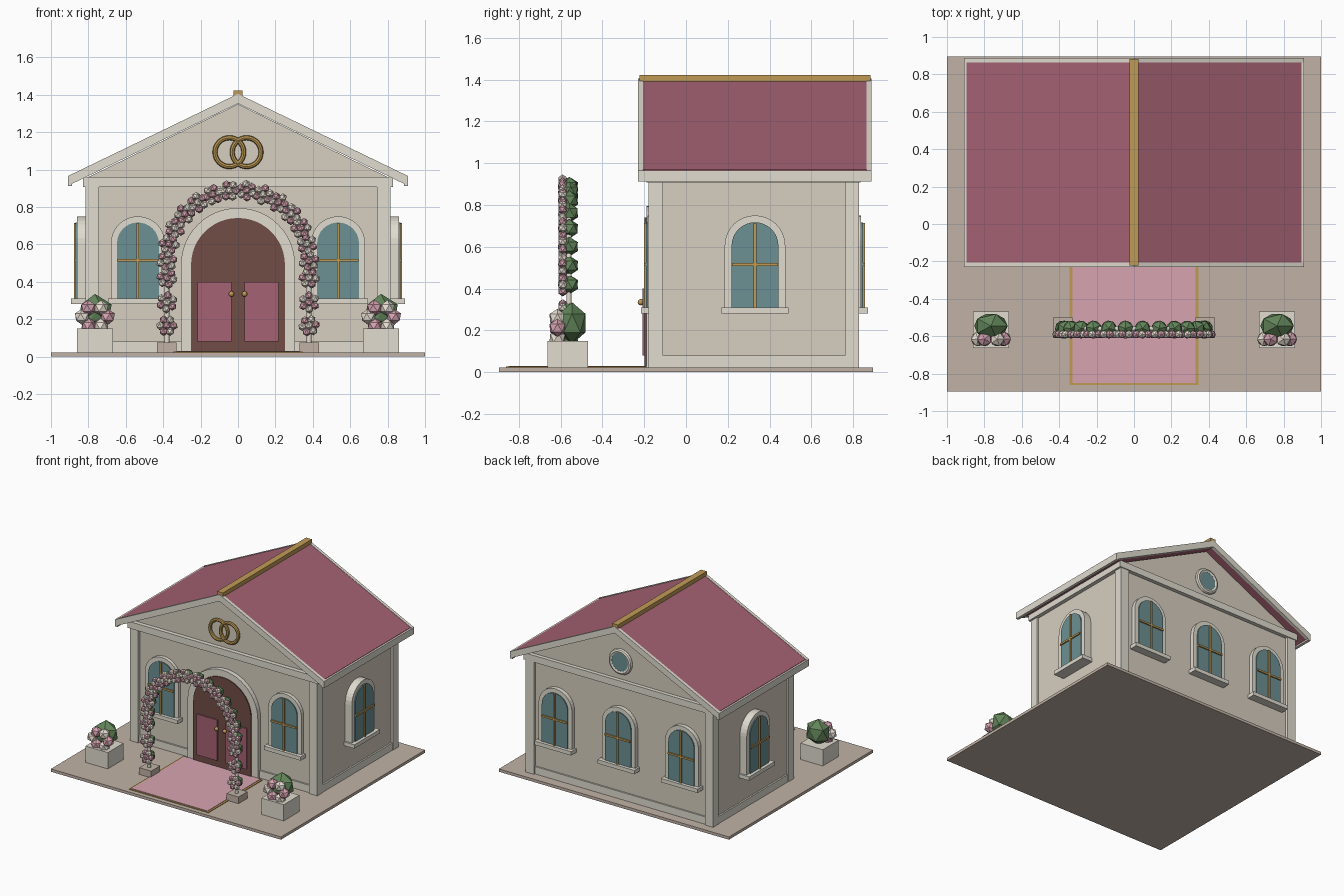
import bpy, bmesh, math
from mathutils import Matrix, Vector

if "Cube" in bpy.data.objects:
    bpy.data.objects.remove(bpy.data.objects["Cube"])


def material(name, rgb):
    m = bpy.data.materials.new(name)
    m.diffuse_color = [(c / 255) ** 2.2 for c in rgb] + [1]
    m.use_nodes = True
    m.node_tree.nodes["Principled BSDF"].inputs["Base Color"].default_value = m.diffuse_color
    return m


WALL = material("plaster", (214, 205, 190))
TRIM = material("trim", (224, 219, 207))
ROOF = material("rose_roof", (165, 98, 115))
GLASS = material("glass", (108, 143, 146))
GOLD = material("gold", (190, 153, 86))
WOOD = material("dark_wood", (112, 78, 72))
PINK = material("pink", (214, 163, 176))
CREAM = material("cream", (232, 222, 210))
STONE = material("stone", (192, 177, 165))
LEAF = material("leaf", (98, 132, 90))
I = Matrix.Identity(4)


def finish(name, bm, mat):
    bmesh.ops.recalc_face_normals(bm, faces=bm.faces)
    me = bpy.data.meshes.new(name)
    bm.to_mesh(me)
    bm.free()
    me.materials.append(mat)
    ob = bpy.data.objects.new(name, me)
    bpy.context.collection.objects.link(ob)
    return ob


def box(name, x0, x1, y0, y1, z0, z1, mat, frame=I):
    bm = bmesh.new()
    size = Matrix.Diagonal((x1 - x0, y1 - y0, z1 - z0, 1))
    mid = Matrix.Translation(((x0 + x1) / 2, (y0 + y1) / 2, (z0 + z1) / 2))
    bmesh.ops.create_cube(bm, size=1, matrix=frame @ mid @ size)
    return finish(name, bm, mat)


def prism(name, pts, y0, y1, mat, frame=I):
    """Extrude an (x, z) outline from y0 to y1."""
    bm = bmesh.new()
    f = bm.faces.new([bm.verts.new(frame @ Vector((x, y0, z))) for x, z in pts])
    ext = bmesh.ops.extrude_face_region(bm, geom=[f])
    move = frame.to_3x3() @ Vector((0, y1 - y0, 0))
    bmesh.ops.translate(bm, verts=[v for v in ext["geom"] if isinstance(v, bmesh.types.BMVert)], vec=move)
    return finish(name, bm, mat)


def arch(hw, z0, spring, n=16):
    arc = [(hw * math.cos(math.pi * i / n), spring + hw * math.sin(math.pi * i / n)) for i in range(n + 1)]
    return [(hw, z0)] + arc + [(-hw, z0)]


def balls(name, spots, r, mat, scale=(1, 1, 1)):
    bm = bmesh.new()
    for i, p in enumerate(spots):
        m = Matrix.Translation(p) @ Matrix.Rotation(i * 0.7, 4, "Z") @ Matrix.Diagonal((*scale, 1))
        bmesh.ops.create_icosphere(bm, subdivisions=1, radius=r, matrix=m)
    return finish(name, bm, mat)


def torus(name, loc, R, r, mat):
    bpy.ops.mesh.primitive_torus_add(location=loc, rotation=(math.pi / 2, 0, 0), major_radius=R,
                                     minor_radius=r, major_segments=32, minor_segments=8)
    ob = bpy.context.object
    ob.name = name
    ob.data.materials.append(mat)
    bpy.ops.object.shade_smooth_by_angle()


# Ground and carpet
box("ground_slab", -1, 1, -0.895, 0.895, 0, 0.022, STONE)
box("carpet_border", -0.345, 0.345, -0.86, -0.19, 0.02, 0.027, GOLD)
box("carpet", -0.33, 0.33, -0.85, -0.19, 0.02, 0.03, PINK)

# House body, plinth, frieze and corner posts
prism("house_walls", [(-0.8, 0.02), (0.8, 0.02), (0.8, 0.96), (0, 1.35), (-0.8, 0.96)], -0.155, 0.805, WALL)
box("plinth", -0.812, 0.812, -0.168, 0.817, 0.02, 0.08, TRIM)
box("frieze", -0.83, 0.83, -0.188, 0.835, 0.907, 0.96, TRIM)
for sx in (-1, 1):
    for y0, y1 in ((-0.18, -0.11), (0.76, 0.828)):
        a, b = sorted((sx * 0.743, sx * 0.815))
        box("corner_post", a, b, y0, y1, 0.02, 0.93, TRIM)


# Roof: tilted slabs, rake boards, eave boards and ridge
def gable(w, top, t):
    e = top - 0.4835 * w
    return [(-w, e), (0, top), (w, e), (w, e - t), (0, top - t), (-w, e - t)]


prism("roof_slabs", gable(0.895, 1.402, 0.048), -0.21, 0.868, ROOF)
prism("rake_board_front", gable(0.91, 1.405, 0.052), -0.23, -0.205, TRIM)
prism("rake_board_back", gable(0.91, 1.405, 0.052), 0.863, 0.887, TRIM)
for sx in (-1, 1):
    a, b = sorted((sx * 0.888, sx * 0.91))
    box("eave_board", a, b, -0.23, 0.887, 0.913, 0.966, TRIM)
box("ridge_beam", -0.025, 0.025, -0.222, 0.882, 1.385, 1.422, GOLD)


# Arched windows; local front is -y, wall plane at local y = 0
def window(frame):
    ring = arch(0.145, 0.31, 0.605) + arch(0.11, 0.31, 0.605)[::-1]
    prism("window_frame", ring, -0.028, 0.03, TRIM, frame)
    prism("window_glass", arch(0.112, 0.31, 0.605), -0.036, 0.03, GLASS, frame)
    box("window_sill", -0.16, 0.16, -0.06, 0.03, 0.28, 0.31, TRIM, frame)
    box("mullion_upright", -0.007, 0.007, -0.046, 0, 0.31, 0.714, GOLD, frame)
    box("mullion_bar", -0.11, 0.11, -0.046, 0, 0.508, 0.522, GOLD, frame)


def facing(x, y, deg):
    return Matrix.Translation((x, y, 0)) @ Matrix.Rotation(math.radians(deg), 4, "Z")


for x in (-0.535, 0.535):
    window(facing(x, -0.155, 0))
for x in (-0.55, 0, 0.55):
    window(facing(x, 0.81, 180))
window(facing(0.832, 0.33, 90))
window(facing(-0.832, 0.33, -90))

# Round window in the back gable
circle = [(math.cos(i * math.pi / 12), math.sin(i * math.pi / 12)) for i in range(24)]
prism("round_window_glass", [(0.075 * c, 1.1 + 0.075 * s) for c, s in circle], 0.79, 0.822, GLASS)
torus("round_window_frame", (0, 0.81, 1.1), 0.083, 0.018, TRIM)

# Double door with frame, panels and knobs
prism("door_frame", arch(0.305, 0.02, 0.49, 24) + arch(0.25, 0.02, 0.49, 24)[::-1], -0.19, -0.13, TRIM)
for sx in (-1, 1):
    half = [(0.001, 0.02)] + [(max(x, 0.001), z) for x, z in arch(0.251, 0.02, 0.49, 24)[:14]]
    prism("door_leaf", [(sx * x, z) for x, z in half], -0.198, -0.13, WOOD)
    a, b = sorted((sx * 0.036, sx * 0.217))
    box("door_panel", a, b, -0.207, -0.19, 0.08, 0.4, ROOF)
    bpy.ops.mesh.primitive_uv_sphere_add(segments=12, ring_count=8, radius=0.015, location=(sx * 0.035, -0.216, 0.335))
    bpy.context.object.name = "door_knob"
    bpy.context.object.data.materials.append(GOLD)
    bpy.ops.object.shade_smooth_by_angle()

# Pair of gold rings on the front gable
for sx in (-1, 1):
    torus("gable_ring", (sx * 0.046, -0.172, 1.093), 0.077, 0.013, GOLD)

# Flower arch: feet, bent pole, foliage and blossom clusters
R, SPRING = 0.38, 0.51
for sx in (-1, 1):
    box("arch_foot", sx * 0.38 - 0.052, sx * 0.38 + 0.052, -0.61, -0.5, 0.02, 0.075, STONE)
curve = bpy.data.curves.new("arch_pole", "CURVE")
curve.dimensions = "3D"
curve.bevel_depth = 0.014
curve.bevel_resolution = 1
path = arch(R, 0.05, SPRING, 24)
spline = curve.splines.new("POLY")
spline.points.add(len(path) - 1)
for p, (x, z) in zip(spline.points, path):
    p.co = (x, -0.56, z, 1)
curve.materials.append(TRIM)
bpy.context.collection.objects.link(bpy.data.objects.new("arch_pole", curve))

spots = [(sx * R, z) for sx in (-1, 1) for z in (0.165, 0.29, 0.42)] + arch(R, 0, SPRING, 13)[1:-1]
balls("arch_foliage", [(x, -0.558, z) for x, z in spots], 0.047, LEAF)
blooms = {0: [], 1: []}
for k, (x, z) in enumerate(spots):
    blooms[k % 2].append((x, -0.592, z))
    for j in range(6):
        a = j * math.pi / 3 + k * 0.4
        blooms[(j + k) % 2].append((x + 0.036 * math.cos(a), -0.59, z + 0.036 * math.sin(a)))
balls("arch_pink_blossoms", blooms[0], 0.023, PINK)
balls("arch_cream_blossoms", blooms[1], 0.023, CREAM)

# Planters with a bush and blossoms
for sx in (-1, 1):
    cx = sx * 0.765
    box("planter", cx - 0.097, cx + 0.097, -0.663, -0.468, 0.02, 0.15, TRIM)
    balls("planter_bush", [(cx, -0.545, 0.235)], 0.1, LEAF, (1, 0.75, 1))
    ring = [(cx + 0.068 * math.cos(j * math.pi / 3), -0.615, 0.212 + 0.055 * math.sin(j * math.pi / 3)) for j in range(6)]
    balls("planter_pink_blossoms", ring[::2], 0.043, PINK)
    balls("planter_cream_blossoms", ring[1::2], 0.043, CREAM)
